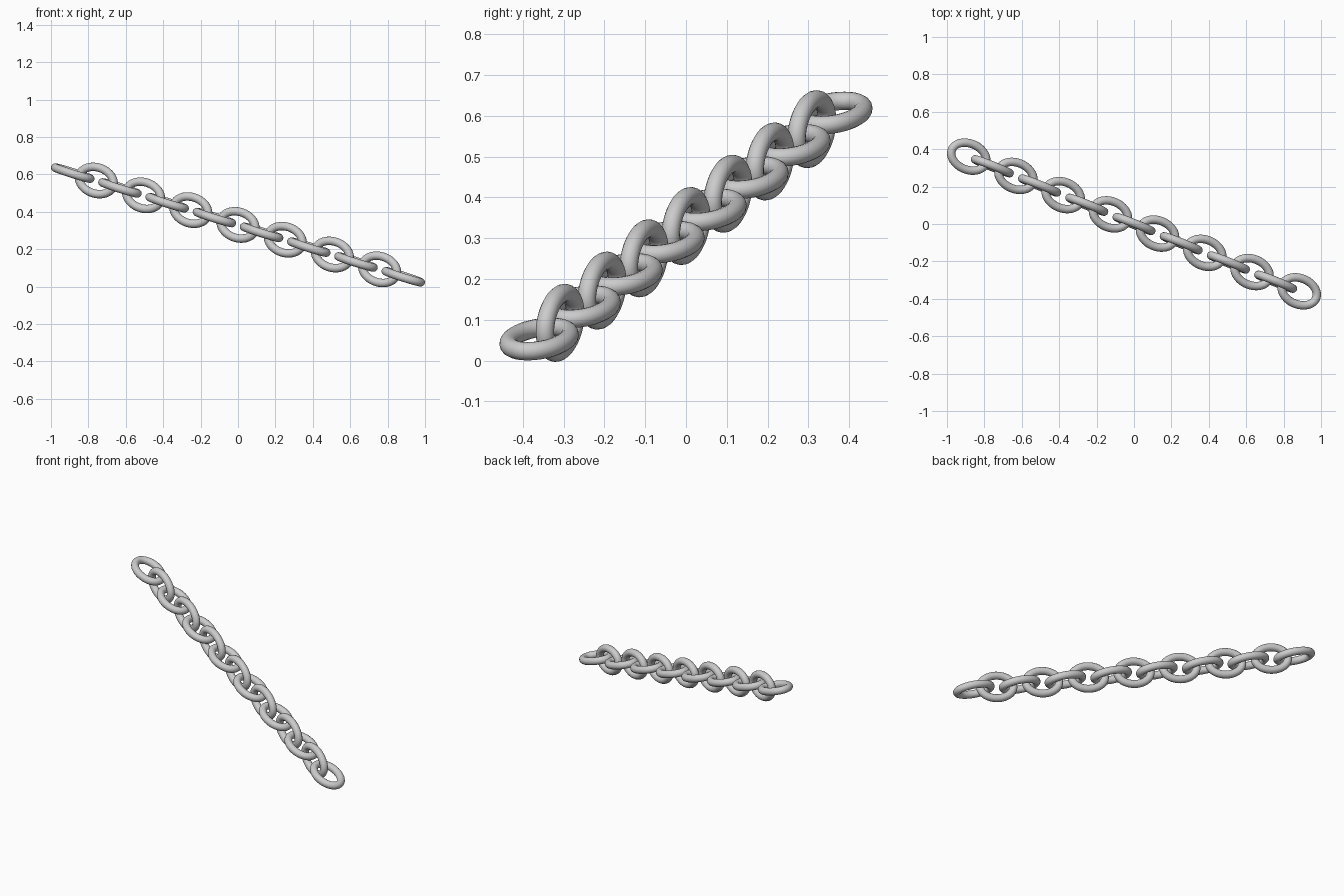
import bpy, bmesh, math
from mathutils import Vector

if "Cube" in bpy.data.objects:
    bpy.data.objects.remove(bpy.data.objects["Cube"])

LINKS = 15
A, B, R = 0.102, 0.070, 0.0225      # oval half length, half width, rod radius
SEG, SIDES = 48, 16

# Chain ends (centres of the first and last links)
start = Vector((-0.8835, 0.36, 0.607))
end = Vector((0.8835, -0.36, 0.053))

# Chain axes: link direction plus two perpendicular width directions
d = Vector((0.885, -0.363, -0.29)).normalized()
flat = Vector((0, 1, 0))
flat = (flat - d * flat.dot(d)).normalized()
up = Vector((0, 0, 1))
up = (up - d * up.dot(d)).normalized()
# share the small skew evenly so that both stay square to each other
s, t = (flat + up).normalized(), (flat - up).normalized()
flat, up = (s + t).normalized(), (s - t).normalized()


def add_link(name, centre, width, normal):
    """Round rod swept round an oval lying in the d / width plane."""
    bm = bmesh.new()
    rings = []
    for i in range(SEG):
        a = 2 * math.pi * i / SEG
        p = centre + d * (A * math.cos(a)) + width * (B * math.sin(a))
        out = (d * (B * math.cos(a)) + width * (A * math.sin(a))).normalized()
        ring = []
        for j in range(SIDES):
            b = 2 * math.pi * j / SIDES
            ring.append(bm.verts.new(p + out * (R * math.cos(b)) + normal * (R * math.sin(b))))
        rings.append(ring)
    for i in range(SEG):
        r0, r1 = rings[i], rings[(i + 1) % SEG]
        for j in range(SIDES):
            k = (j + 1) % SIDES
            bm.faces.new((r0[j], r1[j], r1[k], r0[k])).smooth = True
    bmesh.ops.recalc_face_normals(bm, faces=bm.faces)
    mesh = bpy.data.meshes.new(name)
    bm.to_mesh(mesh)
    bm.free()
    bpy.context.collection.objects.link(bpy.data.objects.new(name, mesh))


# Alternate flat and upright links along the chain
for n in range(LINKS):
    c = start.lerp(end, n / (LINKS - 1))
    if n % 2 == 0:
        add_link(f"flat_link_{n + 1}", c, flat, up)
    else:
        add_link(f"upright_link_{n + 1}", c, up, flat)
